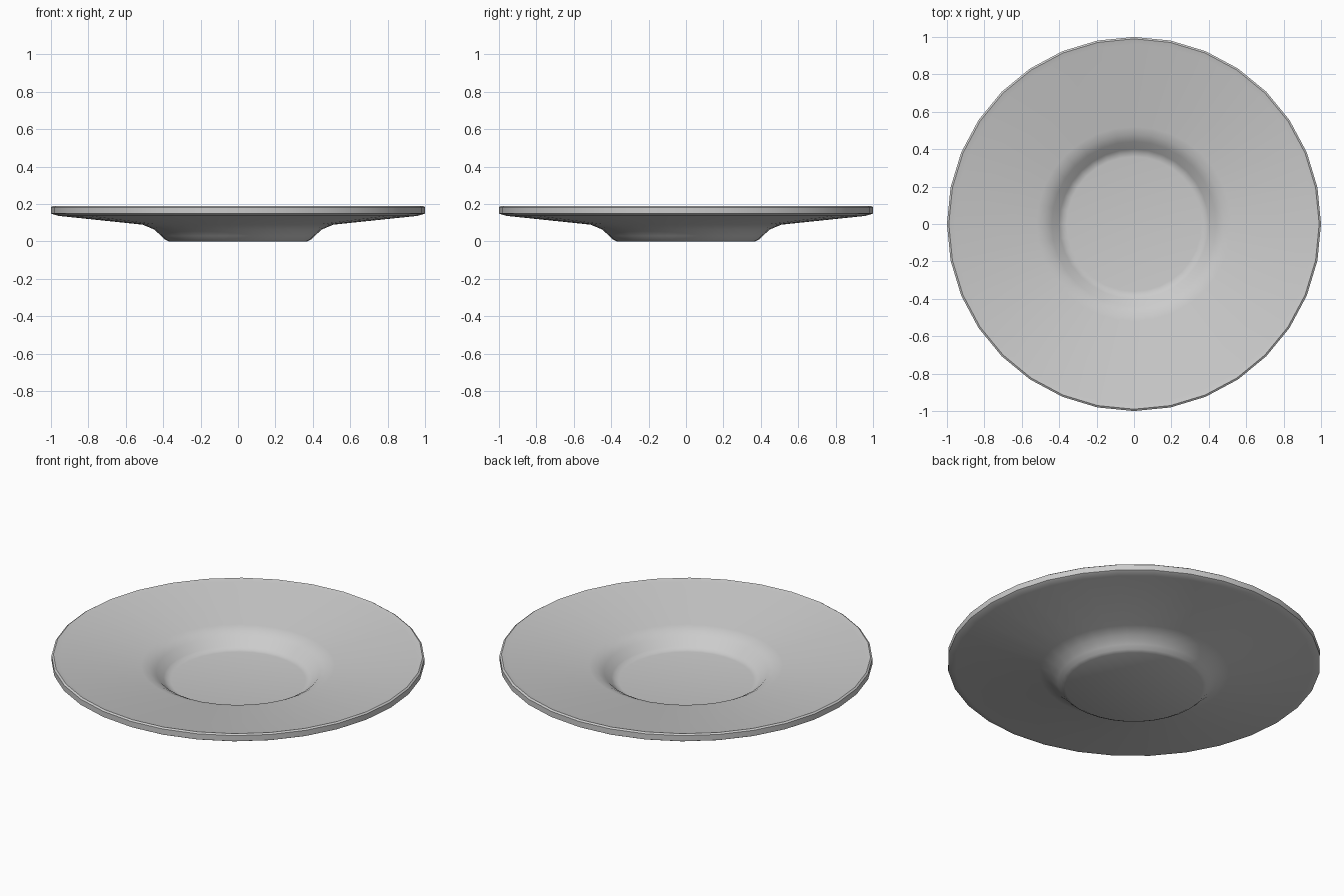
import bpy, bmesh, math

cube = bpy.data.objects.get("Cube")
if cube:
    bpy.data.objects.remove(cube, do_unlink=True)

SIDES = 32

grey = bpy.data.materials.new("light_grey")
colour = (0.6, 0.6, 0.6, 1)
grey.diffuse_color = colour
grey.use_nodes = True
grey.node_tree.nodes["Principled BSDF"].inputs["Base Color"].default_value = colour

# Cross-section (radius, height): underside outwards, round the rim, back to the middle
underside = [(0.37, 0), (0.39, 0.01), (0.41, 0.03), (0.45, 0.065), (0.51, 0.09), (0.96, 0.137)]
rim = [(0.995, 0.147), (1, 0.15), (1, 0.183), (0.99, 0.19)]
topside = [(0.96, 0.182), (0.52, 0.133), (0.48, 0.122), (0.44, 0.1), (0.4, 0.06), (0.38, 0.048), (0.36, 0.045)]
profile = underside + rim + topside

# Saucer: stacked rings bridged together, with a flat foot and a flat well
bm = bmesh.new()
rings = []
for radius, height in profile:
    angles = [2 * math.pi * i / SIDES for i in range(SIDES)]
    rings.append([bm.verts.new((radius * math.cos(a), radius * math.sin(a), height)) for a in angles])
for low, high in zip(rings, rings[1:]):
    for i in range(SIDES):
        j = (i + 1) % SIDES
        bm.faces.new((low[i], low[j], high[j], high[i]))
bm.faces.new(rings[0][::-1])
bm.faces.new(rings[-1])
bmesh.ops.recalc_face_normals(bm, faces=bm.faces)

mesh = bpy.data.meshes.new("saucer")
bm.to_mesh(mesh)
bm.free()
mesh.materials.append(grey)
saucer = bpy.data.objects.new("saucer", mesh)
bpy.context.collection.objects.link(saucer)

# Smooth surface with crisp rim edges
bpy.context.view_layer.objects.active = saucer
saucer.select_set(True)
bpy.ops.object.shade_smooth_by_angle(angle=math.radians(35))
